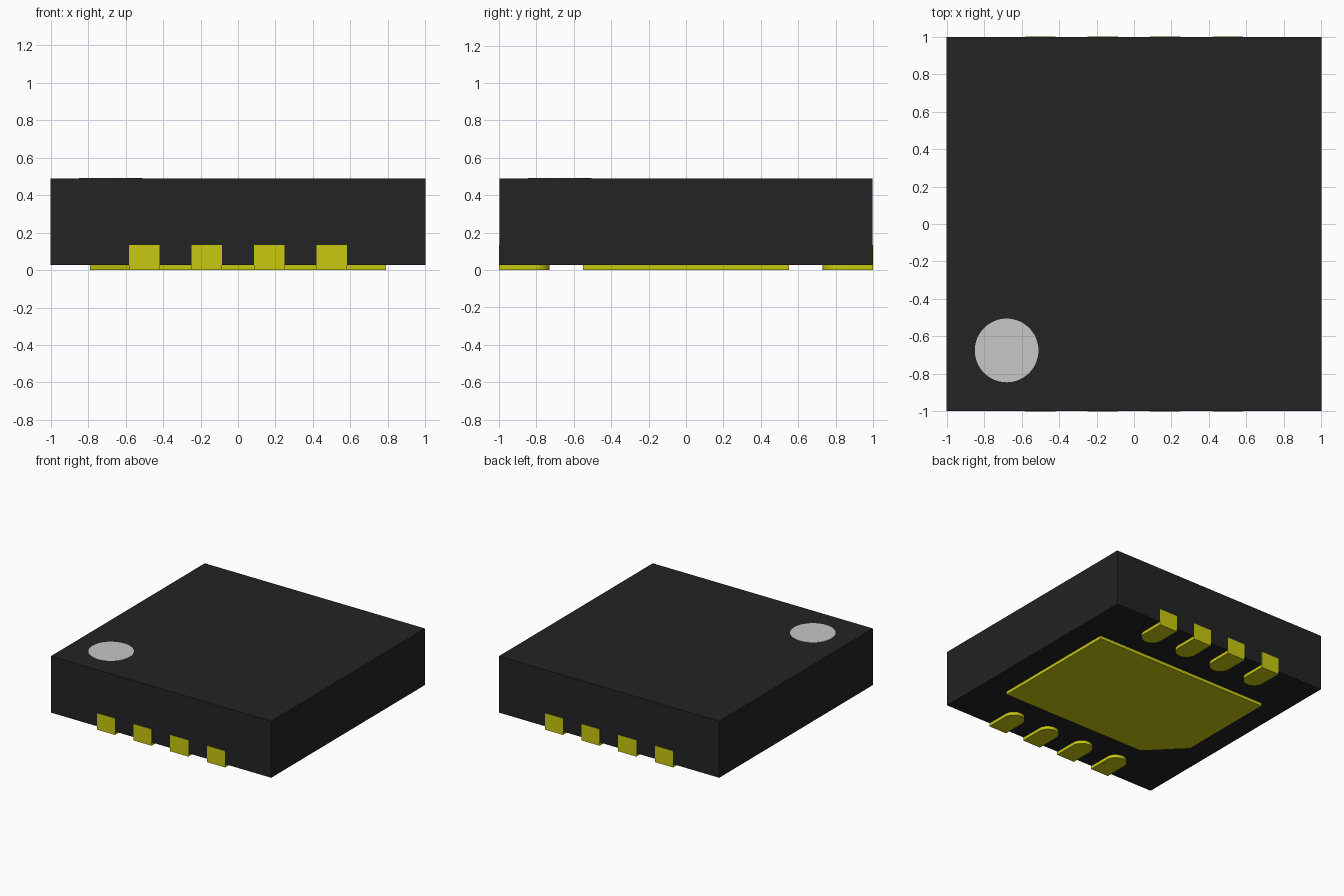
import bpy, bmesh, math

cube = bpy.data.objects.get("Cube")
if cube:
    bpy.data.objects.remove(cube, do_unlink=True)


def material(name, rgb):
    m = bpy.data.materials.new(name)
    m.use_nodes = True
    m.diffuse_color = (*rgb, 1)
    bsdf = next(n for n in m.node_tree.nodes if n.type == 'BSDF_PRINCIPLED')
    bsdf.inputs["Base Color"].default_value = (*rgb, 1)
    return m


BLACK = material("black plastic", (0.017, 0.017, 0.017))
GOLD = material("yellow metal", (0.58, 0.58, 0.005))
GREY = material("light grey mark", (0.57, 0.57, 0.57))


def prism(name, outline, z0, z1, mat):
    """Extrude a flat xy outline from z0 up to z1."""
    bm = bmesh.new()
    base = bm.faces.new([bm.verts.new((x, y, z0)) for x, y in outline])
    top = bmesh.ops.extrude_face_region(bm, geom=[base])["geom"]
    verts = [v for v in top if isinstance(v, bmesh.types.BMVert)]
    bmesh.ops.translate(bm, verts=verts, vec=(0, 0, z1 - z0))
    bmesh.ops.recalc_face_normals(bm, faces=bm.faces)
    mesh = bpy.data.meshes.new(name)
    bm.to_mesh(mesh)
    bm.free()
    mesh.materials.append(mat)
    obj = bpy.data.objects.new(name, mesh)
    bpy.context.collection.objects.link(obj)
    return obj


def rectangle(x0, x1, y0, y1):
    return [(x0, y0), (x1, y0), (x1, y1), (x0, y1)]


def arc(cx, cy, r, start, end, steps):
    angles = [math.radians(start + (end - start) * i / steps) for i in range(steps + 1)]
    return [(cx + r * math.cos(a), cy + r * math.sin(a)) for a in angles]


# Package body and the round pin-one mark on its top
prism("body", rectangle(-1, 1, -0.997, 0.997), 0.026, 0.49, BLACK)
prism("pin_one_mark", arc(-0.68, -0.675, 0.17, 0, 360, 64)[:-1], 0.485, 0.492, GREY)

# Large pad underneath, with the corner by pin one cut off
W, D, CUT = 0.79, 0.55, 0.265
prism("thermal_pad", [(-W + CUT, -D), (W, -D), (W, D), (-W, D), (-W, -D + CUT)],
      0, 0.03, GOLD)

# Four leads at the front and four at the back: rounded foot plus upright plate
R, INNER = 0.082, 0.73
for side, s in (("front", -1), ("back", 1)):
    for i in range(4):
        x = (i - 1.5) / 3
        foot = [(x - R, 1), (x + R, 1)]
        foot += [(px, 2 * (INNER + R) - py)
                 for px, py in arc(x, INNER + R, R, 0, 180, 20)]
        prism(f"{side}_lead_foot_{i + 1}", [(px, s * py) for px, py in foot],
              0, 0.03, GOLD)
        prism(f"{side}_lead_plate_{i + 1}",
              rectangle(x - R, x + R, *sorted((s * 0.97, s))), 0.03, 0.135, GOLD)

# Smooth the curved edges only
for o in bpy.context.scene.objects:
    o.select_set(o.type == 'MESH' and ("foot" in o.name or "mark" in o.name))
    if o.select_get():
        bpy.context.view_layer.objects.active = o
bpy.ops.object.shade_smooth_by_angle(angle=math.radians(30))
